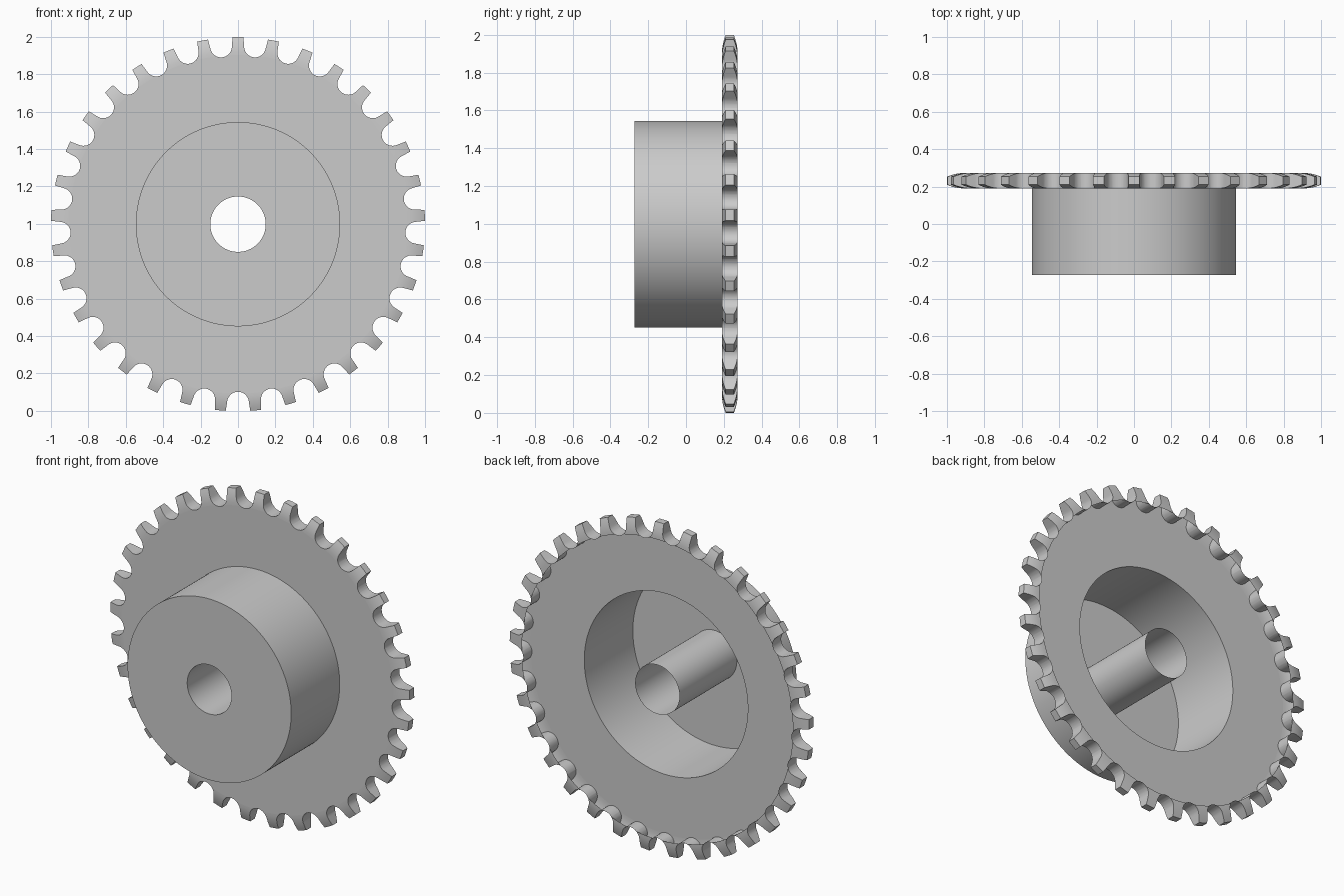
import bpy
import bmesh
from math import sin, cos, pi, radians, hypot

cube = bpy.data.objects.get("Cube")
if cube:
    bpy.data.objects.remove(cube, do_unlink=True)

TEETH = 33
SEGMENTS = TEETH * 6
CENTRE_Z = 0.998
FRONT, BACK, PLATE_FRONT = -0.273, 0.273, 0.19
HUB_R, BORE_R, RIM_R, TIP_R = 0.546, 0.148, 0.905, 1.0

steel = bpy.data.materials.new("light_grey_steel")
steel.use_nodes = True
colour = (0.6, 0.6, 0.6, 1)
steel.diffuse_color = colour
steel.node_tree.nodes["Principled BSDF"].inputs["Base Color"].default_value = colour


def add_object(name, bm):
    mesh = bpy.data.meshes.new(name)
    bm.to_mesh(mesh)
    bm.free()
    mesh.materials.append(steel)
    obj = bpy.data.objects.new(name, mesh)
    bpy.context.collection.objects.link(obj)
    return obj


def revolve(name, profile, closed):
    """Spin (radius, y) points about the y axis."""
    bm = bmesh.new()
    rings = []
    for j in range(SEGMENTS):
        a = 2 * pi * j / SEGMENTS
        rings.append([bm.verts.new((r * sin(a), y, CENTRE_Z + r * cos(a)))
                      for r, y in profile])
    count = len(profile)
    for j in range(SEGMENTS):
        here, there = rings[j], rings[(j + 1) % SEGMENTS]
        for i in range(count if closed else count - 1):
            k = (i + 1) % count
            bm.faces.new((here[i], here[k], there[k], there[i]))
    return add_object(name, bm)


def smooth(obj):
    """Smooth the curved faces, keep the flat sides and hard edges crisp."""
    mesh = obj.data
    mesh.shade_smooth()
    mesh.set_sharp_from_angle(angle=radians(30))
    for face in mesh.polygons:
        if abs(face.normal.y) > 0.9999:
            face.use_smooth = False


# Hub: open-backed shell with outer wall, front face and bore tube
hub = revolve("hub", [(HUB_R, PLATE_FRONT), (HUB_R, FRONT),
                      (BORE_R, FRONT), (BORE_R, BACK)], False)
smooth(hub)

# Toothed plate: ring whose rim curves in towards the tooth tips
STEPS = 6
curve = [(RIM_R + (TIP_R - RIM_R) * i / STEPS, 0.02 * (i / STEPS) ** 2)
         for i in range(STEPS + 1)]
profile = [(HUB_R, BACK)]
profile += [(r, BACK - drop) for r, drop in curve]
profile += [(r, PLATE_FRONT + drop) for r, drop in reversed(curve)]
profile += [(HUB_R, PLATE_FRONT)]
plate = revolve("toothed_plate", profile, True)

# Gap cutters: round-bottomed slots that flare slightly outwards
GAP_R, GAP_CENTRE = 0.058, 0.954
outline = [(-0.0742, 1.05)]
for i in range(17):
    a = radians(-82 + 164 * i / 16)
    outline.append((GAP_R * sin(a), GAP_CENTRE - GAP_R * cos(a)))
outline.append((0.0742, 1.05))
bm = bmesh.new()
for n in range(TEETH):
    a = 2 * pi * (n + 0.5) / TEETH
    ends = [[bm.verts.new((u * cos(a) + v * sin(a), y,
                           CENTRE_Z + v * cos(a) - u * sin(a)))
             for u, v in outline] for y in (0.1, 0.4)]
    bm.faces.new(ends[0])
    bm.faces.new(reversed(ends[1]))
    for i in range(len(outline)):
        k = (i + 1) % len(outline)
        bm.faces.new((ends[0][k], ends[0][i], ends[1][i], ends[1][k]))
bmesh.ops.recalc_face_normals(bm, faces=bm.faces)
cutter = add_object("gap_cutter", bm)
cutter.hide_render = True

# Cut the gaps, then bake the result
cut = plate.modifiers.new("gaps", 'BOOLEAN')
cut.operation = 'DIFFERENCE'
cut.solver = 'EXACT'
cut.object = cutter
graph = bpy.context.evaluated_depsgraph_get()
result = bpy.data.meshes.new_from_object(plate.evaluated_get(graph))
plate.modifiers.clear()
plate.data = result
bpy.data.objects.remove(cutter, do_unlink=True)

# Open the plate: remove its flat back and the wall around the hub hole
bm = bmesh.new()
bm.from_mesh(result)
opened = [f for f in bm.faces
          if all(v.co.y > BACK - 0.0001 for v in f.verts)
          or all(hypot(v.co.x, v.co.z - CENTRE_Z) < HUB_R + 0.001 for v in f.verts)]
bmesh.ops.delete(bm, geom=opened, context='FACES')
bm.to_mesh(result)
bm.free()
smooth(plate)
